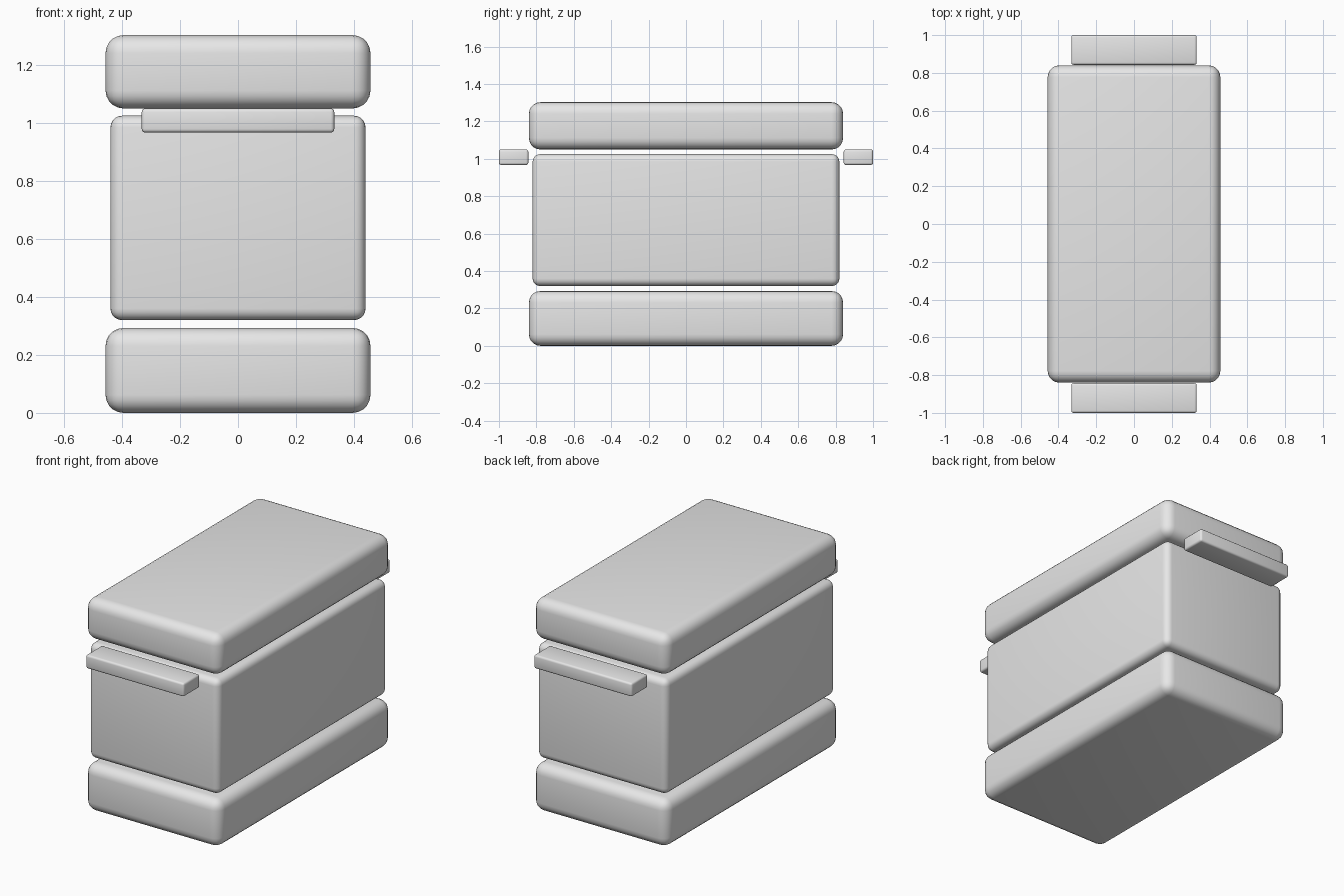
import bpy
from mathutils import Vector

default_cube = bpy.data.objects.get("Cube")
if default_cube:
    bpy.data.objects.remove(default_cube, do_unlink=True)

# Single plain grey
grey = bpy.data.materials.new("plain_grey")
grey.use_nodes = True
color = (0.8, 0.8, 0.8, 1.0)
grey.diffuse_color = color
grey.node_tree.nodes["Principled BSDF"].inputs["Base Color"].default_value = color


def rounded_box(name, low, high, radius, segments):
    """Box between two corners with softly rounded edges."""
    low, high = Vector(low), Vector(high)
    bpy.ops.mesh.primitive_cube_add(size=1, location=(low + high) / 2)
    box = bpy.context.object
    box.name = name
    box.scale = high - low
    bpy.ops.object.transform_apply(location=False, rotation=False, scale=True)
    box.data.materials.append(grey)
    bpy.ops.object.shade_smooth()
    bevel = box.modifiers.new("rounded_edges", "BEVEL")
    bevel.width = radius
    bevel.segments = segments
    bevel.limit_method = "NONE"
    return box


# Stacked base, body and lid, separated by thin gaps
rounded_box("base", (-0.457, -0.84, 0), (0.457, 0.84, 0.293), 0.062, 5)
rounded_box("body", (-0.44, -0.82, 0.32), (0.44, 0.82, 1.025), 0.04, 5)
rounded_box("lid", (-0.457, -0.84, 1.05), (0.457, 0.84, 1.303), 0.062, 5)

# Grab bars at the front and back ends
for name, near, far in (("front_handle", -1.0, -0.843), ("back_handle", 0.843, 1.0)):
    rounded_box(name, (-0.332, near, 0.967), (0.332, far, 1.05), 0.012, 3)
